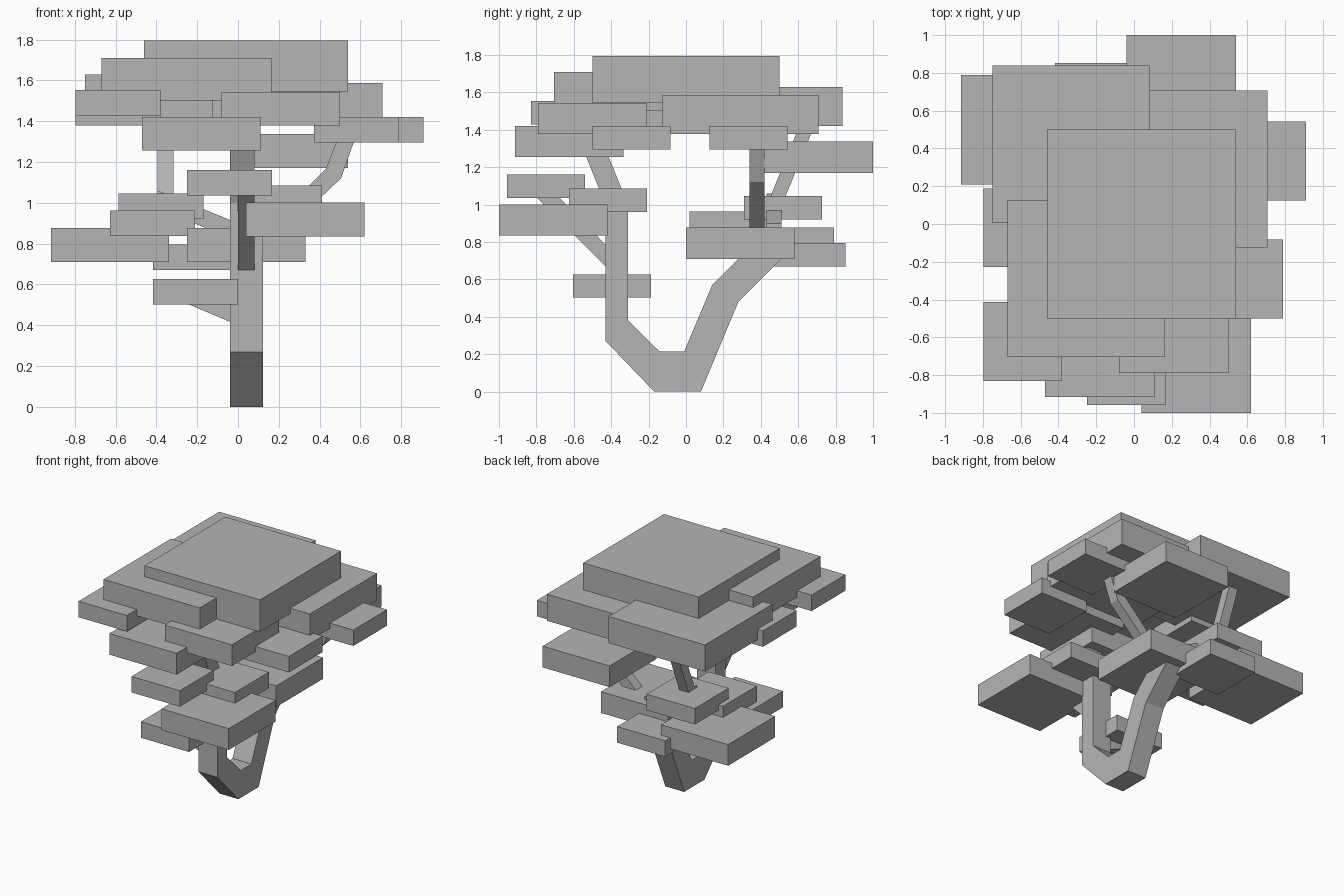
import bpy, bmesh
from mathutils import Vector

cube = bpy.data.objects.get("Cube")
if cube:
    bpy.data.objects.remove(cube, do_unlink=True)

grey = bpy.data.materials.new("plain_grey")
grey.use_nodes = True
colour = (0.46, 0.46, 0.46, 1)
grey.diffuse_color = colour
grey.node_tree.nodes["Principled BSDF"].inputs["Base Color"].default_value = colour


def finish(name, bm):
    bmesh.ops.recalc_face_normals(bm, faces=bm.faces)
    mesh = bpy.data.meshes.new(name)
    bm.to_mesh(mesh)
    bm.free()
    mesh.materials.append(grey)
    bpy.context.collection.objects.link(bpy.data.objects.new(name, mesh))


def prism(name, axis, low, high, outline):
    """Extrude an outline along x (outline in y, z) or along y (outline in x, z)."""
    bm = bmesh.new()
    place = (lambda p: (low, p[0], p[1])) if axis == "x" else (lambda p: (p[0], low, p[1]))
    face = bm.faces.new([bm.verts.new(place(p)) for p in outline])
    move = Vector((high - low, 0, 0)) if axis == "x" else Vector((0, high - low, 0))
    made = bmesh.ops.extrude_face_region(bm, geom=[face])["geom"]
    bmesh.ops.translate(bm, vec=move, verts=[v for v in made if isinstance(v, bmesh.types.BMVert)])
    finish(name, bm)


def leaf_slab(name, x, y, z, size):
    """Square slab from its low corner; each size has its own thickness."""
    bm = bmesh.new()
    bmesh.ops.create_cube(bm, size=1)
    dims = Vector((size, size, THICKNESS[size]))
    for v in bm.verts:
        v.co = Vector((x, y, z)) + (v.co + Vector((0.5, 0.5, 0.5))) * dims
    finish(name, bm)


# Foliage slabs
SMALL, MEDIUM, LARGE, CROWN = 0.417, 0.58, 0.833, 1.0
THICKNESS = {SMALL: 0.125, MEDIUM: 0.166, LARGE: 0.208, CROWN: 0.25}
groups = {
    "crown_slab": (CROWN, [(-0.46, -0.5, 1.545)]),
    "large_slab": (LARGE, [(-0.67, -0.705, 1.502), (-0.75, 0.005, 1.42), (-0.125, -0.125, 1.378)]),
    "medium_slab": (MEDIUM, [
        (-0.08, -0.79, 1.378), (-0.47, -0.915, 1.255), (-0.04, 0.42, 1.17),
        (-0.917, 0.21, 0.71), (0.04, -1.0, 0.835), (-0.25, 0.0, 0.71)]),
    "small_slab": (SMALL, [
        (-0.797, -0.83, 1.428), (-0.797, -0.228, 1.378), (0.373, -0.5, 1.295),
        (0.493, 0.125, 1.295), (-0.417, 0.435, 0.67), (-0.25, -0.957, 1.035),
        (-0.005, -0.625, 0.96), (-0.585, 0.31, 0.92), (-0.627, 0.02, 0.838),
        (-0.417, -0.605, 0.502)]),
}
for group, (size, corners) in groups.items():
    for number, corner in enumerate(corners, 1):
        leaf_slab(f"{group}_{number}", *corner, size)

# Forked trunk, angular U shape
prism("trunk", "x", -0.04, 0.123, [
    (-0.17, 0), (0.08, 0), (0.28, 0.48), (0.56, 0.76), (0.44, 0.84), (0.28, 0.71),
    (0.14, 0.57), (-0.01, 0.213), (-0.14, 0.213), (-0.31, 0.38), (-0.31, 1.02),
    (-0.43, 1.02), (-0.43, 0.27)])

# Limbs and branches
prism("front_limb", "x", -0.04, 0.08, [
    (-0.43, 1.0), (-0.31, 1.0), (-0.44, 1.32), (-0.56, 1.32)])
prism("front_branch", "x", 0, 0.08, [
    (-0.4, 0.64), (-0.8, 1.04), (-0.74, 1.1), (-0.4, 0.755)])
prism("low_right_branch", "y", -0.41, -0.33, [
    (0, 0.4), (-0.26, 0.51), (-0.26, 0.6), (0, 0.5)])
prism("left_branch", "y", 0.34, 0.42, [
    (0.13, 0.75), (0.41, 1.03), (0.505, 1.12), (0.575, 1.32), (0.49, 1.32),
    (0.43, 1.165), (0.35, 1.085), (0.1, 0.835)])
prism("right_branch_base", "y", 0.43, 0.51, [
    (0, 0.81), (-0.395, 0.975), (-0.395, 1.06), (0, 0.9)])
prism("right_branch_tip", "x", -0.395, -0.315, [
    (0.43, 0.99), (0.51, 0.99), (0.69, 1.43), (0.61, 1.43)])
